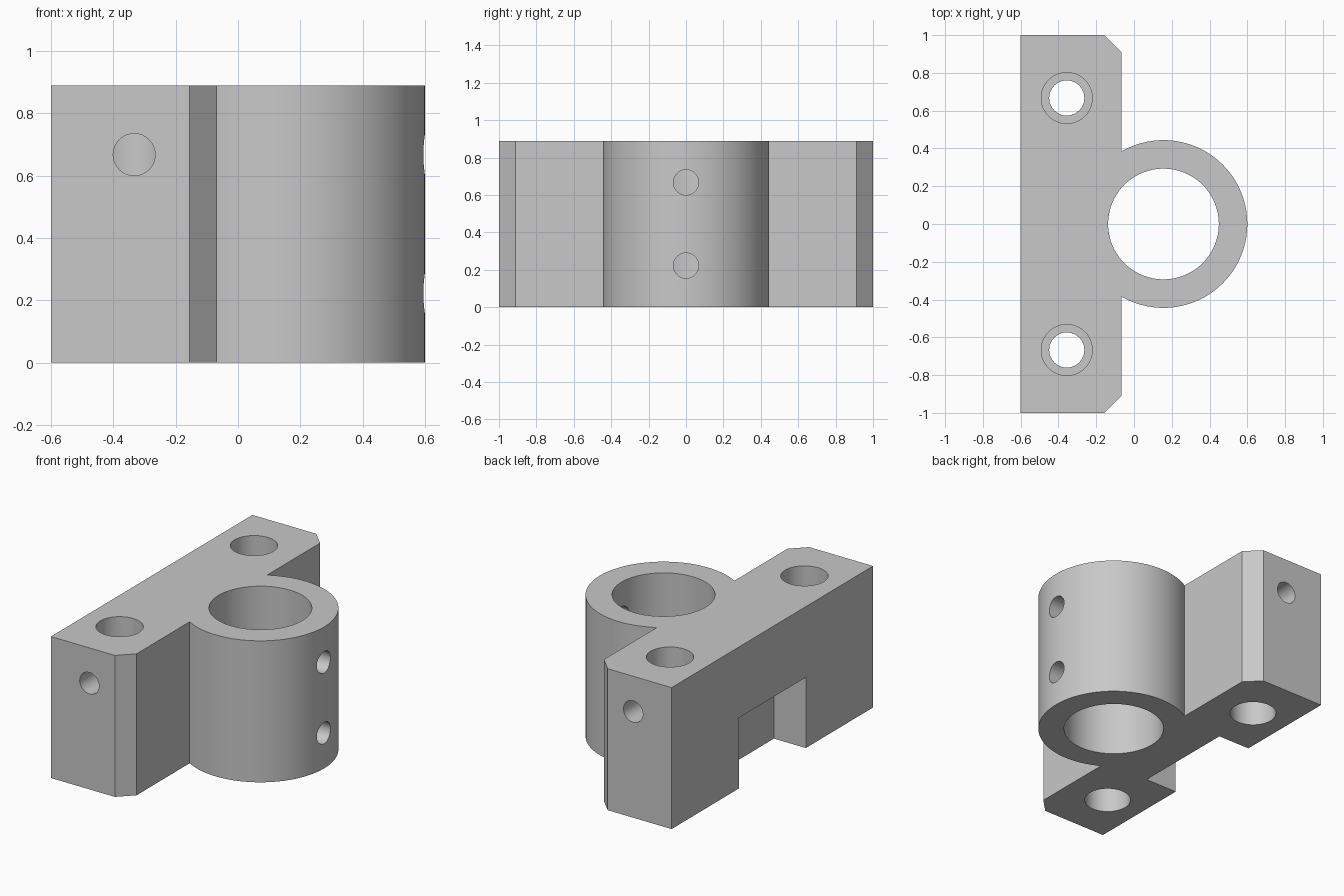
import bpy, bmesh
from math import sin, cos, pi, acos, radians
from mathutils import Matrix, Vector

cube = bpy.data.objects.get("Cube")
if cube:
    bpy.data.objects.remove(cube, do_unlink=True)

HEIGHT = 0.889
BACK, FACE, CHAMFER = -0.6, -0.067, 0.089
RING_X, RING_R, BORE_R = 0.156, 0.444, 0.293
POST_X, POST_Y = -0.356, 0.667

grey = bpy.data.materials.new("plain grey")
grey.use_nodes = True
grey.diffuse_color = (0.58, 0.58, 0.58, 1)
grey.node_tree.nodes["Principled BSDF"].inputs["Base Color"].default_value = (0.58, 0.58, 0.58, 1)


def make_object(name, bm):
    bmesh.ops.recalc_face_normals(bm, faces=bm.faces)
    mesh = bpy.data.meshes.new(name)
    bm.to_mesh(mesh)
    bm.free()
    mesh.materials.append(grey)
    obj = bpy.data.objects.new(name, mesh)
    bpy.context.collection.objects.link(obj)
    return obj


def prism(name, outline, z0, z1):
    bm = bmesh.new()
    base = bm.faces.new([bm.verts.new((x, y, z0)) for x, y in outline])
    top = bmesh.ops.extrude_face_region(bm, geom=[base])["geom"]
    verts = [v for v in top if isinstance(v, bmesh.types.BMVert)]
    bmesh.ops.translate(bm, verts=verts, vec=(0, 0, z1 - z0))
    return make_object(name, bm)


def rod(name, radius, start, end, sides=48):
    start, end = Vector(start), Vector(end)
    axis = end - start
    turn = axis.to_track_quat('Z', 'Y').to_matrix().to_4x4()
    bm = bmesh.new()
    bmesh.ops.create_cone(bm, cap_ends=True, segments=sides, radius1=radius, radius2=radius,
                          depth=axis.length,
                          matrix=Matrix.Translation((start + end) / 2) @ turn)
    return make_object(name, bm)


def cut(target, cutter):
    cutter.hide_render = True
    mod = target.modifiers.new("cut", 'BOOLEAN')
    mod.operation, mod.solver, mod.object = 'DIFFERENCE', 'EXACT', cutter
    bpy.context.view_layer.objects.active = target
    bpy.ops.object.modifier_apply(modifier=mod.name)
    bpy.data.objects.remove(cutter, do_unlink=True)


# Body: chamfered mounting bar joined to a round clamp boss
sweep = acos((FACE - RING_X) / RING_R)
steps = 80
arc = [(RING_X + RING_R * cos(a), RING_R * sin(a))
       for a in (-sweep + 2 * sweep * i / steps for i in range(steps + 1))]
lower = [(BACK, -1), (FACE - CHAMFER, -1), (FACE, -1 + CHAMFER)]
upper = [(x, -y) for x, y in reversed(lower)]
body = prism("clamp_bracket", lower + arc + upper, 0, HEIGHT)

# Main bore
cut(body, rod("bore_cutter", BORE_R, (RING_X, 0, -0.1), (RING_X, 0, HEIGHT + 0.1), 96))

# Notch in the lower back
notch = [(BACK - 0.1, -0.333), (-0.378, -0.333), (-0.378, 0.333), (BACK - 0.1, 0.333)]
cut(body, prism("notch_cutter", notch, -0.1, 0.444))

# Post holes, wide at both ends with a narrow middle, and end screw holes
for side in (-1, 1):
    y = side * POST_Y
    for radius, z0, z1 in ((0.093, -0.1, HEIGHT + 0.1),
                           (0.135, 0.555, HEIGHT + 0.1),
                           (0.135, -0.1, 0.333)):
        cut(body, rod("post_cutter", radius, (POST_X, y, z0), (POST_X, y, z1)))
    cut(body, rod("end_screw_cutter", 0.0675, (-0.333, side * 1.1, 0.667), (-0.333, y, 0.667), 32))

# Set screw holes through the front of the boss
for z in (0.222, 0.667):
    cut(body, rod("set_screw_cutter", 0.0675, (RING_X, 0, z), (0.7, 0, z), 32))

# Smooth curved walls, keeping edges sharp
bpy.ops.object.select_all(action='DESELECT')
body.select_set(True)
bpy.context.view_layer.objects.active = body
bpy.ops.object.shade_smooth_by_angle(angle=radians(30))
